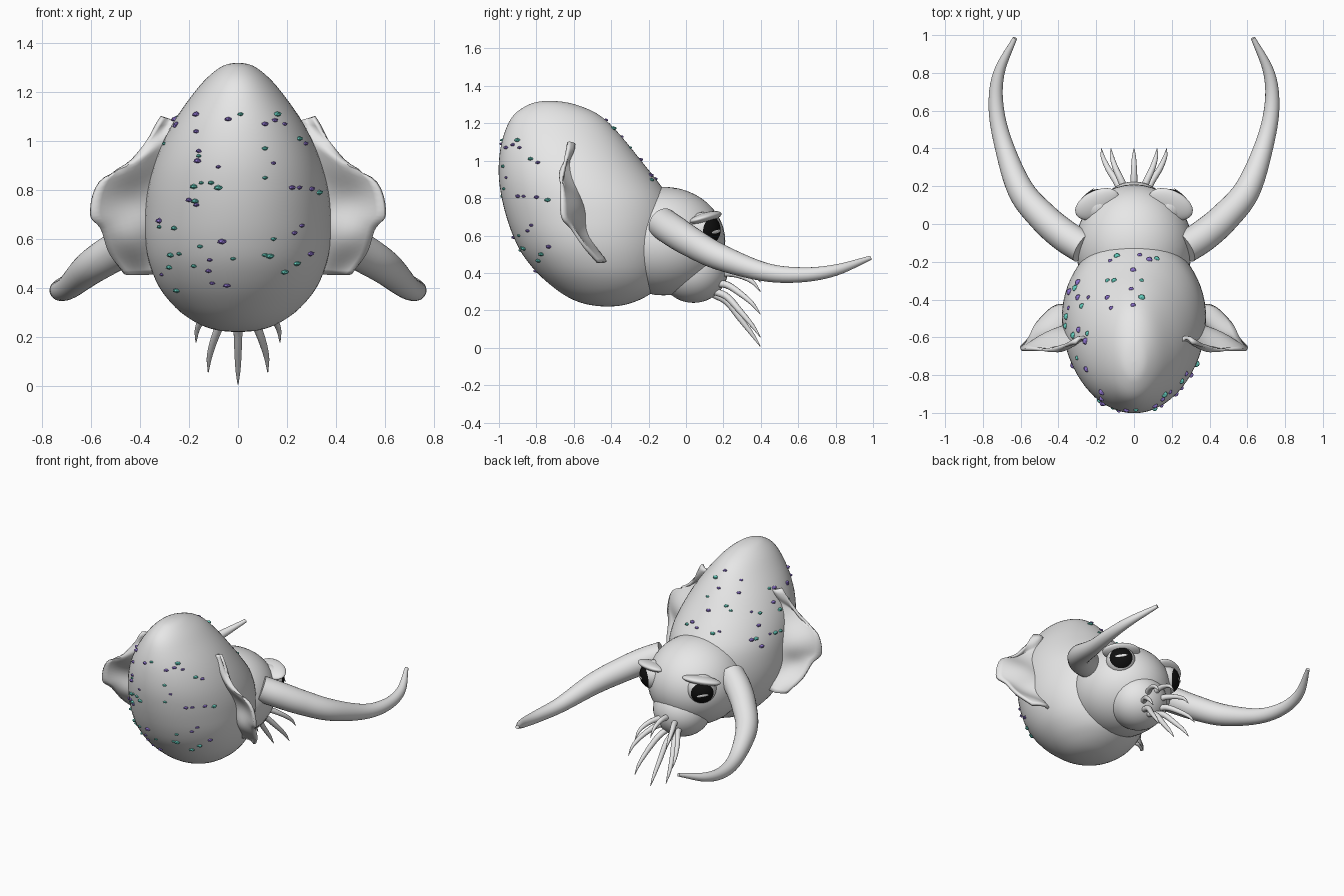
import bpy, bmesh, math, random
from mathutils import Vector, Matrix
from mathutils.bvhtree import BVHTree

if "Cube" in bpy.data.objects:
    bpy.data.objects.remove(bpy.data.objects["Cube"])

random.seed(4)


def material(name, color):
    m = bpy.data.materials.new(name)
    m.diffuse_color = (*color, 1)
    m.use_nodes = True
    m.node_tree.nodes["Principled BSDF"].inputs["Base Color"].default_value = m.diffuse_color
    return m


SKIN = material("pale_grey", (0.8, 0.8, 0.8))
BLACK = material("black", (0.005, 0.005, 0.005))
TEAL = material("teal", (0.13, 0.62, 0.52))
PURPLE = material("purple", (0.27, 0.17, 0.62))


def add(name, bm, mats=(SKIN,), smooth=True):
    bmesh.ops.recalc_face_normals(bm, faces=bm.faces)
    for f in bm.faces:
        f.smooth = smooth
    me = bpy.data.meshes.new(name)
    bm.to_mesh(me)
    bm.free()
    ob = bpy.data.objects.new(name, me)
    bpy.context.collection.objects.link(ob)
    for m in mats:
        me.materials.append(m)
    if smooth:
        bpy.context.view_layer.objects.active = ob
        ob.select_set(True)
        bpy.ops.object.shade_smooth_by_angle(angle=math.radians(50))
        ob.select_set(False)
    return ob


def smooth_path(points, steps):
    """Catmull-Rom samples through tuples of any length."""
    p = [Vector(q) for q in points]
    p = [p[0] * 2 - p[1]] + p + [p[-1] * 2 - p[-2]]
    out = []
    for i in range(1, len(p) - 2):
        a, b, c, d = p[i - 1:i + 3]
        for k in range(steps):
            t = k / steps
            out.append(0.5 * (2 * b + (c - a) * t + (2 * a - 5 * b + 4 * c - d) * t * t
                              + (3 * b - a - 3 * c + d) * t ** 3))
    return out + [p[-2]]


def loft(bm, rings):
    rows = [[bm.verts.new(v) for v in r] for r in rings]
    n = len(rows[0])
    for a, b in zip(rows, rows[1:]):
        for i in range(n):
            bm.faces.new((a[i], a[(i + 1) % n], b[(i + 1) % n], b[i]))
    bm.faces.new(rows[0])
    bm.faces.new(rows[-1])


def tube(name, points, radii, sides=20, steps=6):
    """Tapered round limb with flat ends."""
    path = smooth_path([(*p, r) for p, r in zip(points, radii)], steps)
    pts = [Vector(q[:3]) for q in path]
    rings = []
    for i, c in enumerate(pts):
        t = (pts[min(i + 1, len(pts) - 1)] - pts[max(i - 1, 0)]).normalized()
        u = t.cross(Vector((0.15, 0.1, 1))).normalized()
        v = t.cross(u)
        rings.append([c + path[i][3] * (u * math.cos(a) + v * math.sin(a))
                      for a in (2 * math.pi * k / sides for k in range(sides))])
    bm = bmesh.new()
    loft(bm, rings)
    return add(name, bm)


def ellipsoid(name, center, radii, rot=None):
    bm = bmesh.new()
    mat = Matrix.Translation(center) @ (rot or Matrix()) @ Matrix.Diagonal((*radii, 1))
    bmesh.ops.create_uvsphere(bm, u_segments=40, v_segments=24, radius=1, matrix=mat)
    return add(name, bm)


def frame(x, z):
    """Rotation whose local x and z follow the given directions."""
    x = Vector(x).normalized()
    y = Vector(z).cross(x).normalized()
    return Matrix((x, y, x.cross(y))).transposed().to_4x4()


# Mantle: egg lofted from level sections (height, back y, front y, half width)
sections = [(1.32, -.735, -.725, .005), (1.315, -.79, -.66, .04), (1.30, -.84, -.59, .075),
            (1.26, -.905, -.49, .125), (1.2, -.95, -.41, .178), (1.1, -.985, -.32, .25),
            (1.0, -1, -.24, .305), (.9, -1, -.16, .345), (.8, -.985, -.09, .37),
            (.7, -.96, -.06, .38), (.6, -.925, -.06, .38), (.5, -.875, -.07, .362),
            (.4, -.795, -.1, .32), (.32, -.705, -.15, .255), (.27, -.63, -.22, .19),
            (.24, -.56, -.29, .13), (.225, -.49, -.35, .07), (.22, -.43, -.41, .006)]
rings = []
for z, y0, y1, w in smooth_path(sections, 3):
    rings.append([(w * math.cos(a), (y0 + y1) / 2 + (y1 - y0) / 2 * math.sin(a), z)
                  for a in (2 * math.pi * k / 64 for k in range(64))])
bm = bmesh.new()
loft(bm, rings)
tree = BVHTree.FromBMesh(bm)
add("mantle", bm)

# Head and snout
ellipsoid("head", (0, -.12, .57), (.31, .33, .29))
ellipsoid("snout", (0, .04, .42), (.19, .185, .18))

# Fin: rippled sheet between a root line and an outer rim
root = [(.33, -.45, .46), (.33, -.49, .58), (.33, -.53, .7), (.33, -.57, .82),
        (.29, -.6, .94), (.25, -.62, 1.04), (.24, -.63, 1.08)]
rim = [(.46, -.47, .455), (.525, -.54, .54), (.56, -.61, .64), (.6, -.66, .70),
       (.565, -.665, .83), (.43, -.655, .92), (.31, -.63, 1.1)]


def fin(name, side):
    bm = bmesh.new()
    rows = []
    for a, b in zip(smooth_path(root, 5), smooth_path(rim, 5)):
        row = []
        for k in range(9):
            t = k / 8
            p = a.lerp(b, t)
            p.y += .03 * math.sin(math.pi * t) * math.cos((p.z - .45) * 20)
            row.append(bm.verts.new((p.x * side, p.y, p.z)))
        rows.append(row)
    for r, s in zip(rows, rows[1:]):
        for k in range(8):
            bm.faces.new((r[k], r[k + 1], s[k + 1], s[k]))
    ob = add(name, bm)
    mod = ob.modifiers.new("thickness", "SOLIDIFY")
    mod.thickness, mod.offset = .018, 0


arm = [(.27, -.125, .665), (.37, -.06, .62), (.48, .035, .56), (.60, .18, .485),
       (.69, .42, .405), (.73, .62, .39), (.715, .8, .415), (.63, .985, .48)]
arm_r = [.085, .085, .08, .07, .05, .04, .03, .012]

for side, label in ((-1, "left"), (1, "right")):
    fin(label + "_fin", side)
    # Long feeding arm
    tube(label + "_long_arm", [(x * side, y, z) for x, y, z in arm], arm_r, 28)

    # Eyeball with a dark cap facing outward
    center = Vector((.185 * side, .09, .63))
    look = Vector((.62 * side, .77, -.1)).normalized()
    bm = bmesh.new()
    mat = Matrix.Translation(center) @ frame((-look.y, look.x, 0), look)
    bmesh.ops.create_uvsphere(bm, u_segments=40, v_segments=32, radius=.095, matrix=mat)
    for f in bm.faces:
        if (f.calc_center_median() - center).normalized().dot(look) > math.cos(math.radians(50)):
            f.material_index = 1
    add(label + "_eye", bm, (SKIN, BLACK))
    # Pale streak across the pupil
    across = Vector((-look.y, look.x, .15))
    ellipsoid(label + "_eye_streak", center + look * .094, (.04, .009, .004),
              frame(across, look))
    # Flat eyelid over the eye
    ellipsoid(label + "_eyelid", (.195 * side, .105, .695), (.125, .075, .028),
              frame((.85 * side, -.42, -.1), (0, -.3, 1)))

# Ring of small curling mouth arms
for i in range(8):
    a = 2 * math.pi * i / 8
    sx, cz = math.sin(a), -math.cos(a)
    pts = [(r * sx, y, z + r * cz) for r, y, z in
           ((.06, .15, .345), (.09, .22, .335), (.135, .29, .29), (.165, .355, .235),
            (.172, .398, .178))]
    tube("mouth_arm_%d" % (i + 1), pts, (.02, .019, .016, .011, .002), 12, 5)

# Raised skin spots: (x, z) seen on the rear, (x, y) seen from above
teal_rear = [(.01, 1.11), (-.16, .94), (.11, .97), (.11, .85), (-.15, .83), (-.11, .83),
             (-.08, .81), (-.18, .815), (-.175, .755), (-.32, .65), (-.26, .645), (-.155, .57),
             (.145, .6), (-.02, .52), (.11, .535), (.13, .53), (.24, .5), (.19, .465),
             (-.275, .535), (-.24, .54), (-.18, .49), (-.28, .485), (-.25, .39), (.33, .79),
             (.16, 1.11), (-.3, .99), (.25, 1.01)]
purple_rear = [(-.17, 1.11), (-.04, 1.09), (-.17, 1.04), (.11, 1.07), (.15, 1.085), (.19, 1.07),
               (-.16, .96), (-.165, .92), (-.08, .895), (.145, .91), (.22, .81), (.25, .81),
               (.3, .805), (-.2, .76), (-.17, .74), (-.065, .59), (-.115, .515), (-.12, .47),
               (-.105, .42), (-.045, .41), (.26, .655), (.23, .625), (.295, .54), (.275, .99),
               (-.25, 1.07), (-.32, .675), (-.31, .455)]
teal_top = [(-.09, -.17), (.12, -.185), (-.14, -.3), (-.105, -.3), (.04, -.3), (.04, -.39),
            (-.31, -.34), (-.275, -.435), (-.245, -.58), (-.355, -.49), (-.36, -.54), (-.32, -.59)]
purple_top = [(-.125, -.195), (.03, -.165), (.08, -.19), (-.005, -.245), (-.015, -.345),
              (-.005, -.43), (-.12, -.445), (-.14, -.39), (-.24, -.39), (-.295, -.39),
              (-.295, -.31), (-.34, -.36), (-.29, -.56), (-.255, -.62), (-.345, -.445), (-.255, -.765)]


def spots(name, mat, rear, top):
    rays = [(Vector((x, -2, z)), Vector((0, 1, 0))) for x, z in rear]
    rays += [(Vector((x, y, 3)), Vector((0, 0, -1))) for x, y in top]
    bm = bmesh.new()
    for origin, direction in rays:
        hit, normal, _, _ = tree.ray_cast(origin, direction)
        if hit is None:
            continue
        r = random.uniform(.012, .021)
        m = (Matrix.Translation(hit) @ normal.to_track_quat('Z', 'Y').to_matrix().to_4x4()
             @ Matrix.Diagonal((r, r, r * .55, 1)))
        bmesh.ops.create_icosphere(bm, subdivisions=1, radius=1, matrix=m)
    add(name, bm, (mat,), smooth=False)


spots("teal_spots", TEAL, teal_rear, teal_top)
spots("purple_spots", PURPLE, purple_rear, purple_top)
